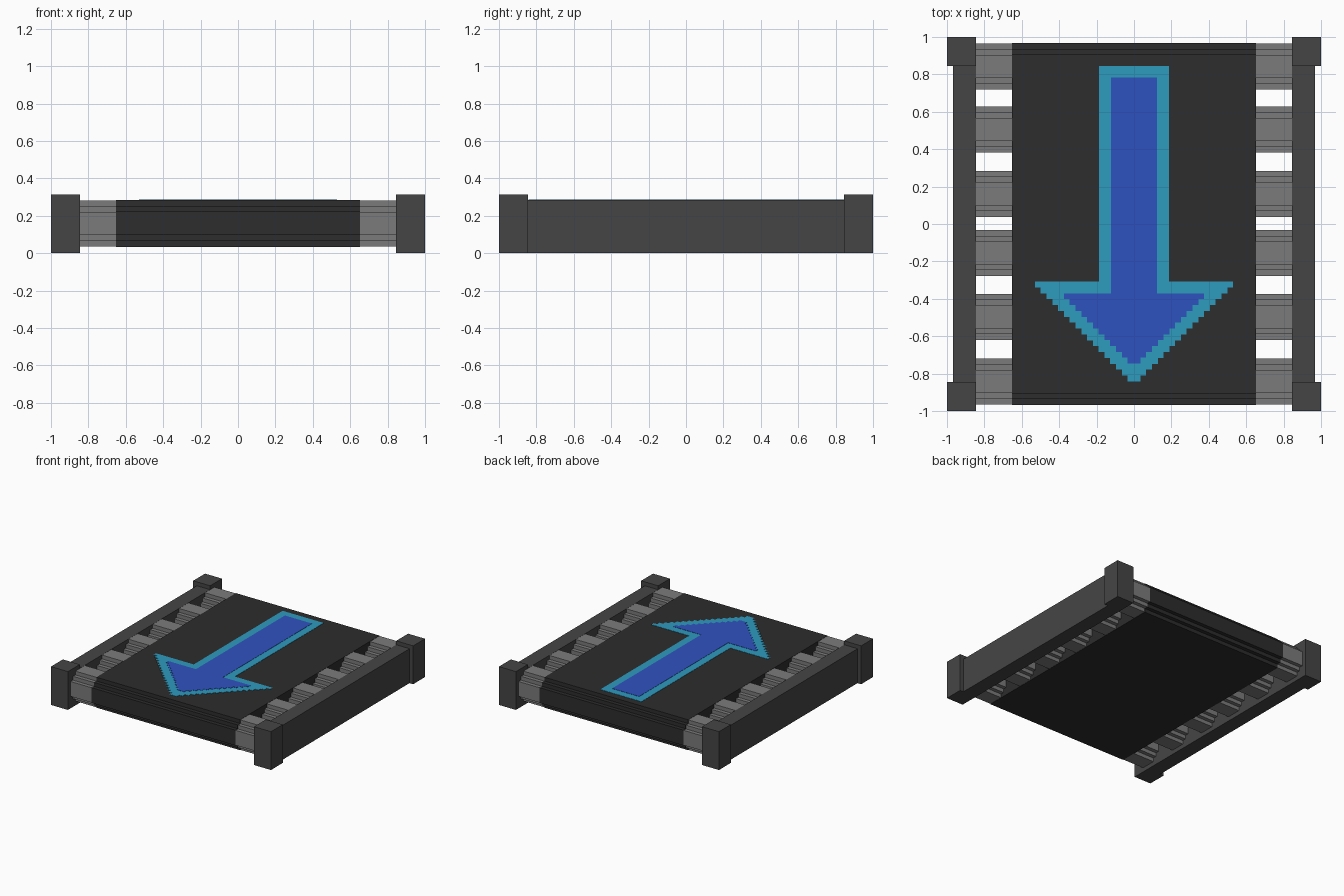
import bpy, bmesh

cube = bpy.data.objects.get("Cube")
if cube:
    bpy.data.objects.remove(cube, do_unlink=True)


def material(name, rgb):
    m = bpy.data.materials.new(name)
    m.use_nodes = True
    color = (*rgb, 1.0)
    m.diffuse_color = color
    m.node_tree.nodes["Principled BSDF"].inputs["Base Color"].default_value = color
    return m


FRAME = material("frame dark grey", (0.060, 0.060, 0.060))
ROLLER = material("roller grey", (0.198, 0.198, 0.198))
BELT = material("belt black", (0.026, 0.026, 0.026))
TEAL = material("arrow border teal", (0.027, 0.328, 0.515))
BLUE = material("arrow blue", (0.028, 0.084, 0.527))


def extrude(name, outline, direction, mat):
    """Extrude a closed outline of 3D points along a direction."""
    bm = bmesh.new()
    face = bm.faces.new([bm.verts.new(p) for p in outline])
    res = bmesh.ops.extrude_face_region(bm, geom=[face])
    verts = [v for v in res["geom"] if isinstance(v, bmesh.types.BMVert)]
    bmesh.ops.translate(bm, verts=verts, vec=direction)
    bmesh.ops.recalc_face_normals(bm, faces=bm.faces)
    mesh = bpy.data.meshes.new(name)
    bm.to_mesh(mesh)
    bm.free()
    mesh.materials.append(mat)
    obj = bpy.data.objects.new(name, mesh)
    bpy.context.collection.objects.link(obj)
    return obj


def box(name, x0, x1, y0, y1, z0, z1, mat):
    outline = [(x0, y0, z0), (x1, y0, z0), (x1, y1, z0), (x0, y1, z0)]
    return extrude(name, outline, (0, 0, z1 - z0), mat)


CENTRE_Z, RADIUS, STEP = 0.159, 0.123, 0.031


def stepped_bar(name, y_back, y_front, half_x, r, mat):
    """Bar along x with stair-stepped rounded ends between two y centres."""
    a, b, c = r, r - STEP, r - 2 * STEP
    quarter = [(a, c), (b, c), (b, b), (c, b), (c, a)]
    ring = [(y_back + y, z) for y, z in quarter]
    ring += [(y_front - y, z) for y, z in reversed(quarter)]
    ring += [(y_front - y, -z) for y, z in quarter]
    ring += [(y_back + y, -z) for y, z in reversed(quarter)]
    outline = [(-half_x, y, CENTRE_Z + z) for y, z in ring]
    return extrude(name, outline, (2 * half_x, 0, 0), mat)


def arrow(name, shaft, top, neck, rows, tip, z0, z1, mat):
    """Arrow pointing to the front, with a stair-stepped head."""
    pitch = (neck - tip) / rows
    right = [(shaft, top), (shaft, neck)]
    for i in range(rows):
        w = (rows - i) * STEP + 0.003
        right += [(w, neck - i * pitch), (w, neck - (i + 1) * pitch)]
    ring = right + [(-x, y) for x, y in reversed(right)]
    return extrude(name, [(x, y, z0) for x, y in ring], (0, 0, z1 - z0), mat)


# Side rails and corner posts
for side, s in (("left", 1), ("right", -1)):
    x = sorted((s * 0.846, s * 0.967))
    box(f"{side}_rail", x[0], x[1], -0.846, 0.846, 0, 0.283, FRAME)
    x = sorted((s * 0.846, s * 1.0))
    for end, e in (("front", -1), ("back", 1)):
        y = sorted((e * 0.846, e * 1.0))
        box(f"{end}_{side}_post", x[0], x[1], y[0], y[1], 0, 0.315, FRAME)

# Rollers
for i, y in enumerate((0.842, 0.505, 0.161, -0.155, -0.497, -0.842)):
    stepped_bar(f"roller_{i + 1}", y, y, 0.848, RADIUS, ROLLER)

# Belt wrapped around the rollers
stepped_bar("belt", 0.842, -0.842, 0.653, RADIUS + 0.002, BELT)

# Arrow plates on the belt
TOP = CENTRE_Z + RADIUS + 0.002
arrow("arrow_border", 0.187, 0.846, -0.308, 17, -0.842, TOP - 0.002, TOP + 0.002, TEAL)
arrow("arrow_fill", 0.123, 0.784, -0.371, 12, -0.746, TOP, TOP + 0.004, BLUE)
